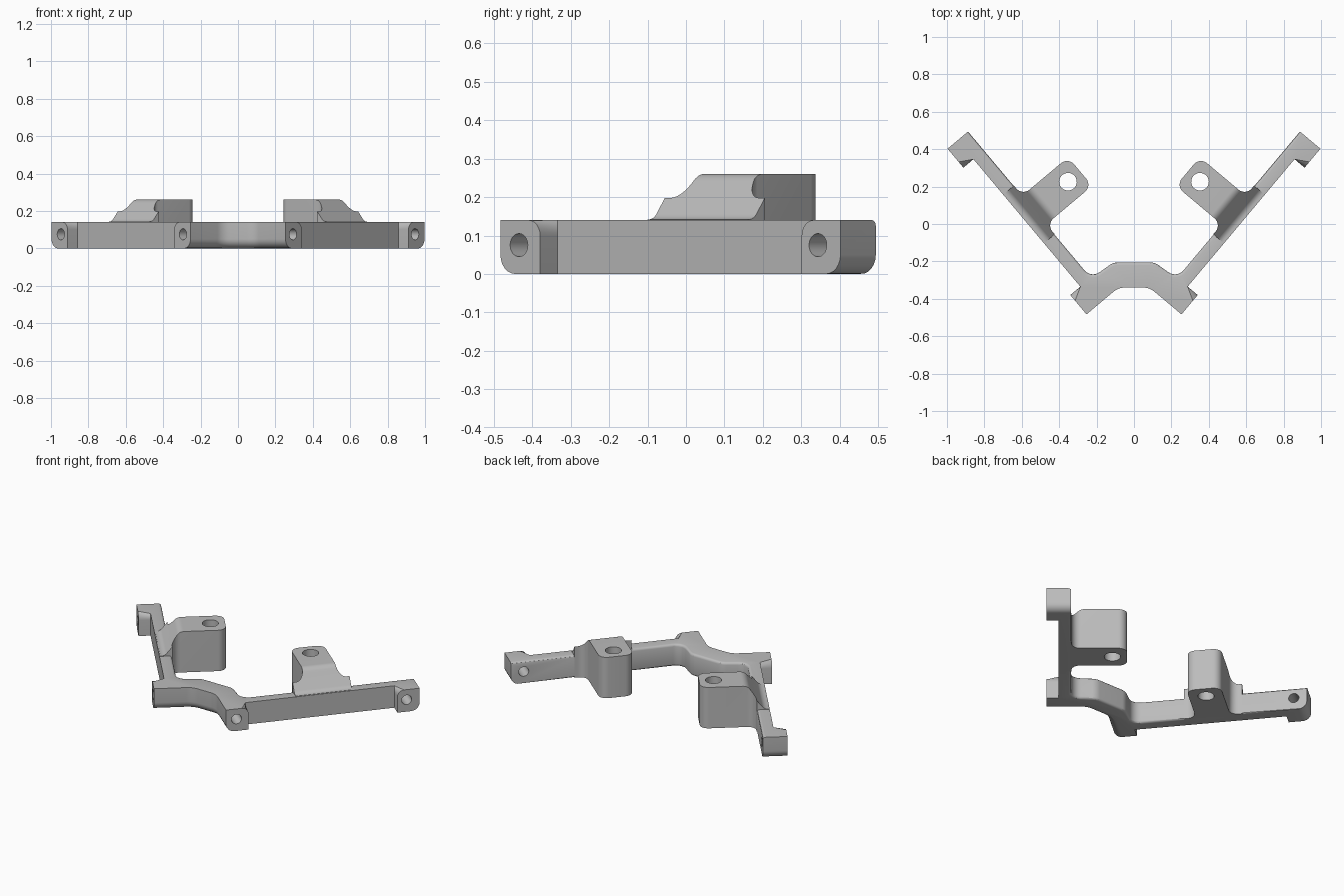
import bpy, bmesh, math
from mathutils import Vector

if "Cube" in bpy.data.objects:
    bpy.data.objects.remove(bpy.data.objects["Cube"])

A = math.radians(50)            # plan angle of the arms
CU, SU = math.cos(A), math.sin(A)


def P(u, v):                    # arm frame (along, outward) -> plan x, y
    return (u * CU + v * SU, u * SU - v * CU)


def UV(x, y):
    x = abs(x)
    return x * CU + y * SU, x * SU - y * CU


def rounded(pts, seg=8):
    """Polygon of (x, y, radius) with filleted corners."""
    out, n = [], len(pts)
    for i, p in enumerate(pts):
        c, r = Vector(p[:2]), p[2]
        if r == 0:
            out.append(tuple(c))
            continue
        a = (Vector(pts[i - 1][:2]) - c).normalized()
        b = (Vector(pts[(i + 1) % n][:2]) - c).normalized()
        half = a.angle(b) / 2
        t = r / math.tan(half)
        o = c + (a + b).normalized() * (r / math.sin(half))
        s, e = c + a * t - o, c + b * t - o
        sweep = s.angle_signed(e)
        for k in range(seg + 1):
            w = -sweep * k / seg
            out.append((o.x + s.x * math.cos(w) - s.y * math.sin(w),
                        o.y + s.x * math.sin(w) + s.y * math.cos(w)))
    return out


def prism(name, pts, lo, hi, f, tweak=None):
    """Extrude a 2D outline between lo and hi; f maps (a, b, t) to space."""
    bm = bmesh.new()
    r0 = [bm.verts.new(f(a, b, lo)) for a, b in pts]
    r1 = [bm.verts.new(f(a, b, hi)) for a, b in pts]
    n = len(pts)
    bm.faces.new(r0)
    bm.faces.new(r1)
    for i in range(n):
        j = (i + 1) % n
        bm.faces.new((r0[i], r0[j], r1[j], r1[i]))
    bmesh.ops.recalc_face_normals(bm, faces=bm.faces)
    if tweak:
        tweak(bm)
    me = bpy.data.meshes.new(name)
    bm.to_mesh(me)
    bm.free()
    ob = bpy.data.objects.new(name, me)
    bpy.context.collection.objects.link(ob)
    return ob


def boolean(ob, other, op):
    other.hide_render = True
    m = ob.modifiers.new(op.lower(), 'BOOLEAN')
    m.operation, m.object, m.solver = op, other, 'EXACT'
    bpy.context.view_layer.objects.active = ob
    bpy.ops.object.modifier_apply(modifier=m.name)
    bpy.data.objects.remove(other)


H = 0.14


def round_edges(bm):
    def bevel(rule, size, seg):
        es = []
        for e in bm.edges:
            a, b = (v.co for v in e.verts)
            if abs(a.z - b.z) < 1e-4:
                m = (a + b) / 2
                if rule(*UV(m.x, m.y), m.z):
                    es.append(e)
        bmesh.ops.bevel(bm, geom=es, offset=size, offset_type='OFFSET',
                        segments=seg, profile=0.5, affect='EDGES')
    # front and tip lower edges, lug shoulders, then inner rim
    bevel(lambda u, v, z: z < 1e-3 and (u < -0.19 or u > 0.94), 0.05, 6)
    bevel(lambda u, v, z: z > H - 1e-3 and v > 0.44 and
          min(abs(u + 0.072), abs(u - 0.817)) < 0.004, 0.04, 6)
    bevel(lambda u, v, z: (z < 1e-3 or z > H - 1e-3) and v < 0.366
          and -0.17 < u < 0.94, 0.015, 3)


# Frame: crossbar, two arms and four lugs from one plan outline
half = [(*P(-0.207, 0.2815), 0.1), (*P(-0.207, 0.505), 0), (*P(-0.072, 0.505), 0),
        (*P(-0.072, 0.435), 0), (*P(0.817, 0.435), 0), (*P(0.817, 0.505), 0),
        (*P(0.949, 0.505), 0), (*P(0.949, 0.362), 0), (*P(-0.075, 0.362), 0.06),
        (0.11, -0.205, 0.08)]
outline = half + [(-x, y, r) for x, y, r in reversed(half)]
frame = prism("bracket_frame", rounded(outline), 0, H,
              lambda a, b, t: (a, b, t), round_edges)

pad_plan = rounded([(0.23, 0.43, 0), (0.57, 0.43, 0), (0.57, 0.36, 0), (0.5, 0.36, 0.05),
                    (0.5, 0.04, 0.05), (0.3, 0.04, 0.05), (0.3, 0.36, 0.05), (0.23, 0.36, 0)])
pad_side = rounded([(0, -0.1, 0), (0, 0.26, 0), (0.31, 0.26, 0.05),
                    (0.405, 0.142, 0.04), (0.5, 0.142, 0), (0.5, -0.1, 0)])


def circle(a, b, r, n=32):
    return [(a + r * math.cos(2 * math.pi * k / n), b + r * math.sin(2 * math.pi * k / n))
            for k in range(n)]


for s in (1, -1):
    def plan(u, v, z):
        x, y = P(u, v)
        return (s * x, y, z)

    # Raised mounting pad with a sloped shoulder
    pad = prism("mounting_pad", pad_plan, 0, 0.4, plan)
    side = prism("pad_slope", pad_side, 0.1, 0.7, lambda v, z, u: plan(u, v, z))
    boolean(pad, side, 'INTERSECT')
    boolean(frame, pad, 'UNION')

    # Pad hole and lug holes
    boolean(frame, prism("pad_hole", circle(0.4, 0.125, 0.047), -0.1, 0.4, plan), 'DIFFERENCE')
    for u, depth in ((-0.144, 0.38), (0.872, 0.3)):
        cut = prism("lug_hole", circle(u, 0.075, 0.03), depth, 0.6,
                    lambda a, z, v: plan(a, v, z))
        boolean(frame, cut, 'DIFFERENCE')

mat = bpy.data.materials.new("plain grey")
mat.diffuse_color = (0.5, 0.5, 0.5, 1)
mat.use_nodes = True
mat.node_tree.nodes["Principled BSDF"].inputs["Base Color"].default_value = mat.diffuse_color
frame.data.materials.clear()
frame.data.materials.append(mat)
for p in frame.data.polygons:
    p.material_index = 0
bpy.ops.object.select_all(action='DESELECT')
frame.select_set(True)
bpy.context.view_layer.objects.active = frame
bpy.ops.object.shade_smooth_by_angle(angle=math.radians(30))
